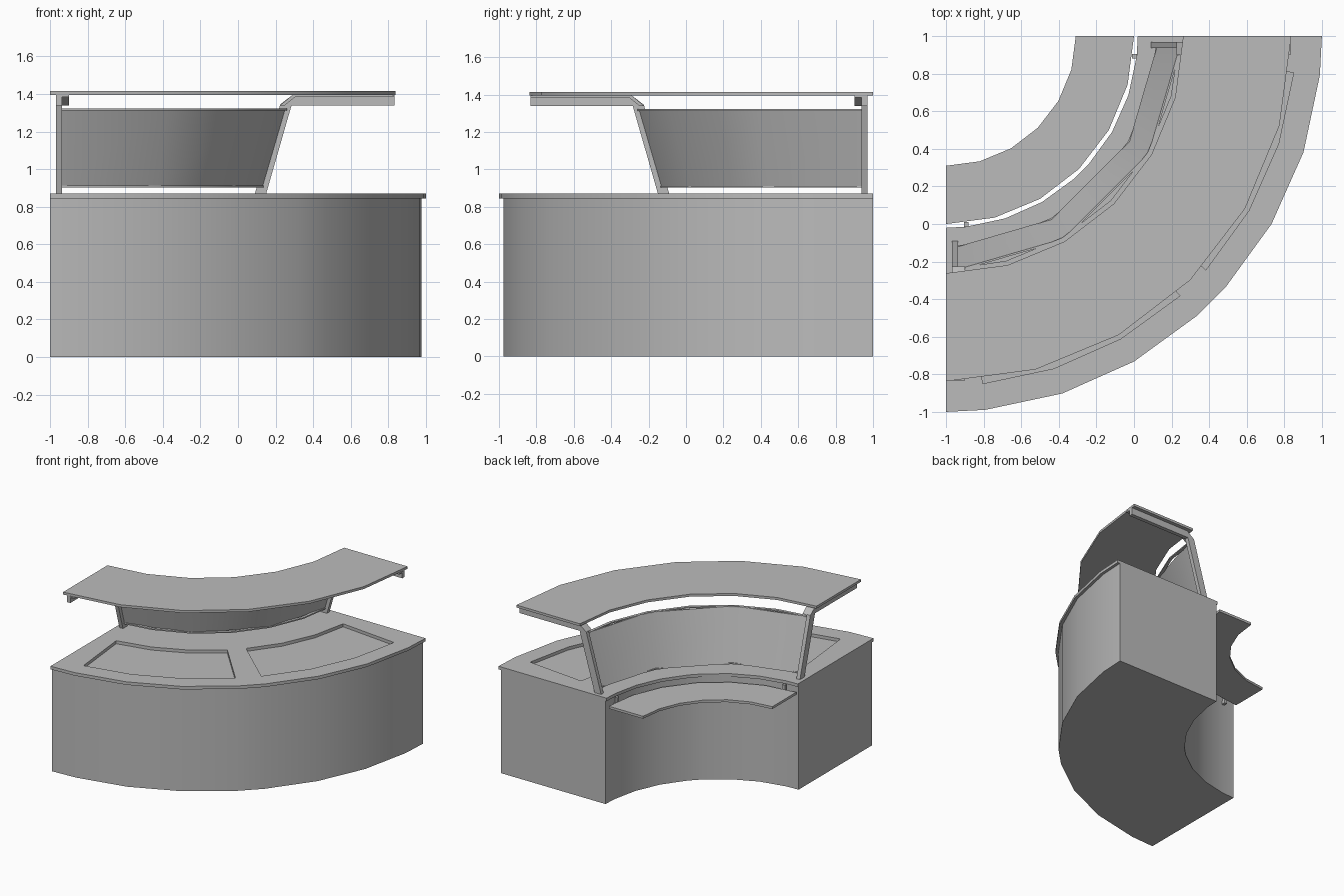
import bpy, bmesh
from math import sin, cos, radians

if "Cube" in bpy.data.objects:
    bpy.data.objects.remove(bpy.data.objects["Cube"], do_unlink=True)

grey = bpy.data.materials.new("plain grey")
grey.use_nodes = True
grey.diffuse_color = (0.5, 0.5, 0.5, 1)
grey.node_tree.nodes["Principled BSDF"].inputs["Base Color"].default_value = (0.5, 0.5, 0.5, 1)


def place(u, v, z):
    """u and v run along the two straight ends, from the corner the arcs turn about."""
    return (u - 1, 1 - v, z)


def polar(r, deg, z):
    return place(r * sin(radians(deg)), r * cos(radians(deg)), z)


def finish(name, bm):
    bmesh.ops.recalc_face_normals(bm, faces=bm.faces[:])
    mesh = bpy.data.meshes.new(name)
    bm.to_mesh(mesh)
    bm.free()
    mesh.materials.append(grey)
    obj = bpy.data.objects.new(name, mesh)
    bpy.context.collection.objects.link(obj)
    bpy.ops.object.select_all(action="DESELECT")
    obj.select_set(True)
    bpy.context.view_layer.objects.active = obj
    bpy.ops.object.shade_smooth_by_angle(angle=radians(32))
    return obj


def sweep(name, profile, angles):
    """Turn a closed (radius, height) profile through the angles."""
    bm = bmesh.new()
    rings = [[bm.verts.new(polar(r, a, z)) for r, z in profile] for a in angles]
    n = len(profile)
    for a, b in zip(rings, rings[1:]):
        for i in range(n):
            bm.faces.new((a[i], a[(i + 1) % n], b[(i + 1) % n], b[i]))
    bm.faces.new(rings[0])
    bm.faces.new(rings[-1])
    return finish(name, bm)


def box_profile(r0, r1, z0, z1):
    return [(r0, z0), (r1, z0), (r1, z1), (r0, z1)]


def end_plate(name, profile, near, far, swapped):
    """Extrude a (radius, height) profile sideways at one straight end."""
    bm = bmesh.new()
    sides = []
    for off in (near, far):
        sides.append([bm.verts.new(place(off, r, z) if swapped else place(r, off, z))
                      for r, z in profile])
    a, b = sides
    n = len(profile)
    bm.faces.new(a)
    bm.faces.new(b)
    for i in range(n):
        bm.faces.new((a[i], a[(i + 1) % n], b[(i + 1) % n], b[i]))
    return finish(name, bm)


even = list(range(0, 91, 15))
stepped = [0, 6, 18, 30, 42, 48, 60, 72, 84, 90]

# Cabinet body
sweep("cabinet_body", box_profile(1.03, 1.977, 0, 0.845), stepped)

# Worktop with two sunken openings
bm = bmesh.new()
radii = [1.02, 1.36, 1.86, 2.0]
grid = [[bm.verts.new(polar(r, a, 0.87)) for r in radii] for a in stepped]
for i in range(len(stepped) - 1):
    for j in range(len(radii) - 1):
        opening = j == 1 and 6 <= stepped[i] < 84 and stepped[i] != 42
        if not opening:
            bm.faces.new((grid[i][j], grid[i][j + 1], grid[i + 1][j + 1], grid[i + 1][j]))
top = bmesh.ops.extrude_face_region(bm, geom=bm.faces[:])
for item in top["geom"]:
    if isinstance(item, bmesh.types.BMVert):
        item.co.z = 0.845
finish("worktop", bm)

# Serving shelf on the inner side, with its small brackets
sweep("rear_shelf", box_profile(0.69, 1.0, 0.79, 0.81), even)
for swapped in (False, True):
    end_plate("shelf_bracket", box_profile(0.99, 1.035, 0.765, 0.79), 0.095, 0.12, swapped)
    end_plate("shelf_bracket_upright", box_profile(0.99, 1.012, 0.765, 0.845), 0.095, 0.12, swapped)

# Canopy
sweep("canopy", box_profile(1.262, 1.837, 1.395, 1.415), even)

# Leaning screen and its thin rails
sweep("screen", [(1.125, 0.905), (1.135, 0.905), (1.255, 1.32), (1.245, 1.32)],
      [2.4, 30, 60, 87.6])
inner = [2.4] + even[1:-1] + [87.6]
sweep("screen_lower_rail", box_profile(1.118, 1.14, 0.902, 0.912), inner)
sweep("screen_upper_rail", box_profile(1.238, 1.262, 1.312, 1.322), inner)

# Bent posts that carry the canopy
post = [(1.09, 0.87), (1.15, 0.87), (1.285, 1.34), (1.832, 1.34),
        (1.832, 1.395), (1.29, 1.395), (1.225, 1.345)]
lip = [(1.225, 1.34), (1.29, 1.395), (1.832, 1.395),
       (1.832, 1.385), (1.305, 1.385), (1.25, 1.34)]
for swapped in (False, True):
    end_plate("canopy_post", post, 0.03, 0.062, swapped)
    end_plate("canopy_post_lip", lip, 0.062, 0.1, swapped)
